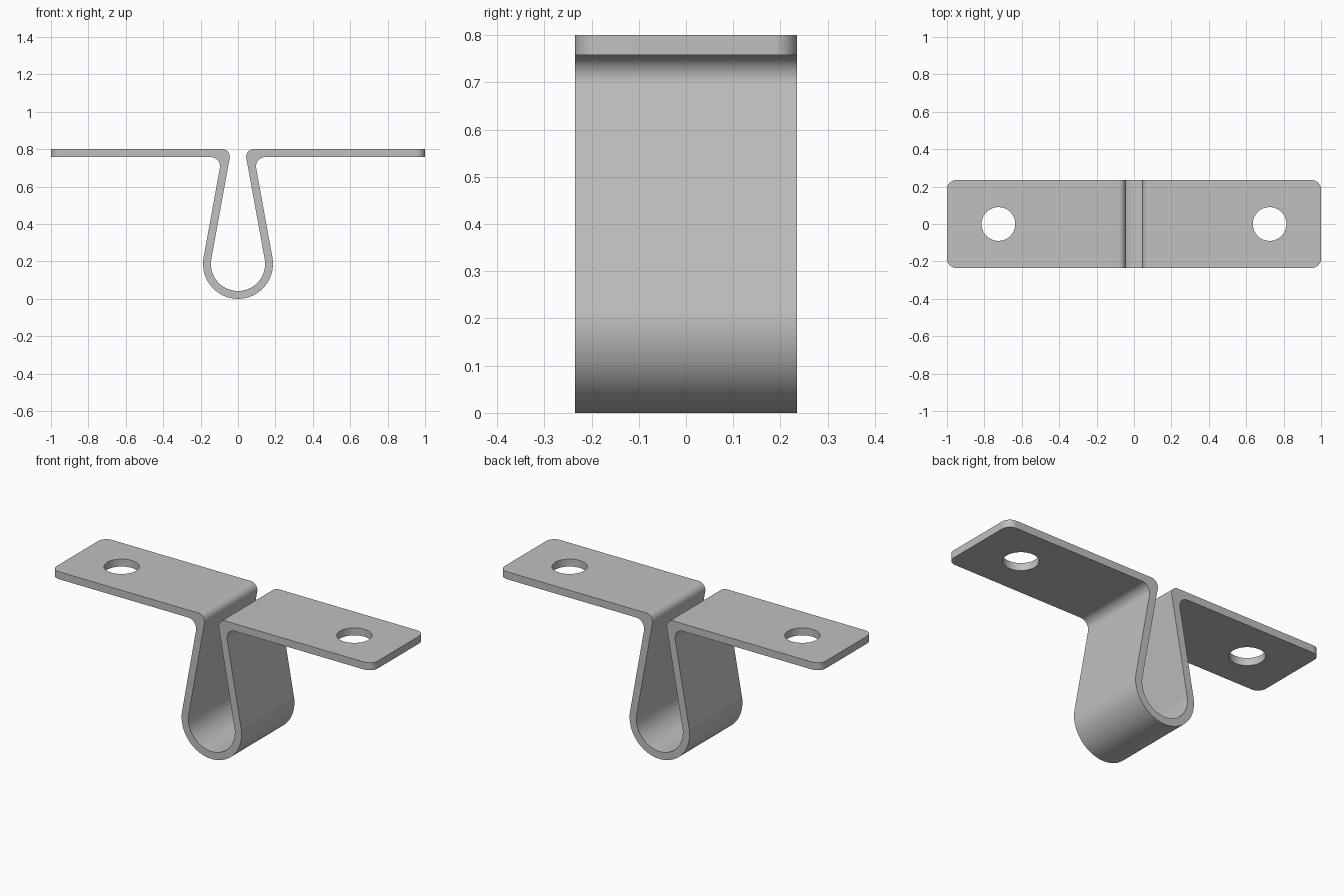
import bpy, bmesh
from math import radians, sin, cos, tan, pi
from mathutils import Matrix

if "Cube" in bpy.data.objects:
    bpy.data.objects.remove(bpy.data.objects["Cube"])

TILT = radians(10.3)               # lean of the loop walls
R_OUT, R_IN = 0.187, 0.145         # loop radii
TOP, UNDER = 0.80, 0.758           # flange faces
HALF_LEN, HALF_WIDTH = 1.0, 0.235
HOLE_X, HOLE_R, CORNER_R = 0.725, 0.09, 0.05

steel = bpy.data.materials.new("grey_steel")
steel.use_nodes = True
colour = (0.53, 0.53, 0.53, 1)
steel.diffuse_color = colour
steel.node_tree.nodes["Principled BSDF"].inputs["Base Color"].default_value = colour


def arc(cx, cz, r, a0, a1, n):
    return [(cx + r * cos(a0 + (a1 - a0) * i / n), cz + r * sin(a0 + (a1 - a0) * i / n))
            for i in range(n + 1)]


def wall_x(radius, z):
    """Where the wall tangent to the loop circle crosses height z."""
    return (radius - (z - R_OUT) * sin(TILT)) / cos(TILT)


def half_side(radius, flange_z, bend_r, side):
    """Right half of one skin: loop bottom, wall, bend, flange end."""
    pts = arc(0, R_OUT, radius, -pi / 2, TILT, 28)
    reach = bend_r / tan((pi / 2 - side * TILT * side) / 2)
    if side > 0:      # underside: bend hollow between wall and flange
        pts += arc(wall_x(radius, flange_z) + reach, flange_z - bend_r, bend_r,
                   pi + TILT, pi / 2, 12)
    else:             # gap side: rounded shoulder
        pts += arc(wall_x(radius, flange_z) + reach, flange_z - bend_r, bend_r,
                   pi + TILT, pi / 2, 12)
    return pts + [(HALF_LEN, flange_z)]


def whole_side(*args):
    right = half_side(*args)
    return [(-x, z) for x, z in reversed(right[1:])] + right


# Bent strip: closed profile extruded across its width
outline = whole_side(R_OUT, UNDER, 0.05, 1) + whole_side(R_IN, TOP, 0.04, -1)[::-1]
bm = bmesh.new()
face = bm.faces.new([bm.verts.new((x, -HALF_WIDTH, z)) for x, z in outline])
swept = bmesh.ops.extrude_face_region(bm, geom=[face])["geom"]
bmesh.ops.translate(bm, vec=(0, 2 * HALF_WIDTH, 0),
                    verts=[v for v in swept if isinstance(v, bmesh.types.BMVert)])
# Rounded flange corners
corners = [e for e in bm.edges
           if all(abs(v.co.x) > HALF_LEN - 1e-4 for v in e.verts)
           and abs(e.verts[0].co.y - e.verts[1].co.y) < 1e-4]
bmesh.ops.bevel(bm, geom=corners, offset=CORNER_R, segments=10, profile=0.5,
                affect='EDGES')
bmesh.ops.recalc_face_normals(bm, faces=bm.faces)
mesh = bpy.data.meshes.new("strap_clip")
bm.to_mesh(mesh)
bm.free()
strap = bpy.data.objects.new("strap_clip", mesh)
bpy.context.collection.objects.link(strap)
mesh.materials.append(steel)

# Screw holes, one per flange
bm = bmesh.new()
for s in (-1, 1):
    bmesh.ops.create_cone(bm, cap_ends=True, segments=64, radius1=HOLE_R, radius2=HOLE_R,
                          depth=0.3, matrix=Matrix.Translation((s * HOLE_X, 0, TOP)))
mesh = bpy.data.meshes.new("hole_cutter")
bm.to_mesh(mesh)
bm.free()
mesh.materials.append(steel)
cutter = bpy.data.objects.new("hole_cutter", mesh)
bpy.context.collection.objects.link(cutter)
cutter.hide_render = True

bpy.ops.object.select_all(action='DESELECT')
strap.select_set(True)
bpy.context.view_layer.objects.active = strap
cut = strap.modifiers.new("screw_holes", 'BOOLEAN')
cut.operation, cut.solver, cut.object = 'DIFFERENCE', 'EXACT', cutter
bpy.ops.object.modifier_apply(modifier=cut.name)
bpy.data.objects.remove(cutter)

# Smooth bends, crisp edges, flat plates
bpy.ops.object.shade_smooth_by_angle(angle=radians(30))
flat = strap.modifiers.new("flat_plates", 'WEIGHTED_NORMAL')
flat.keep_sharp = True
